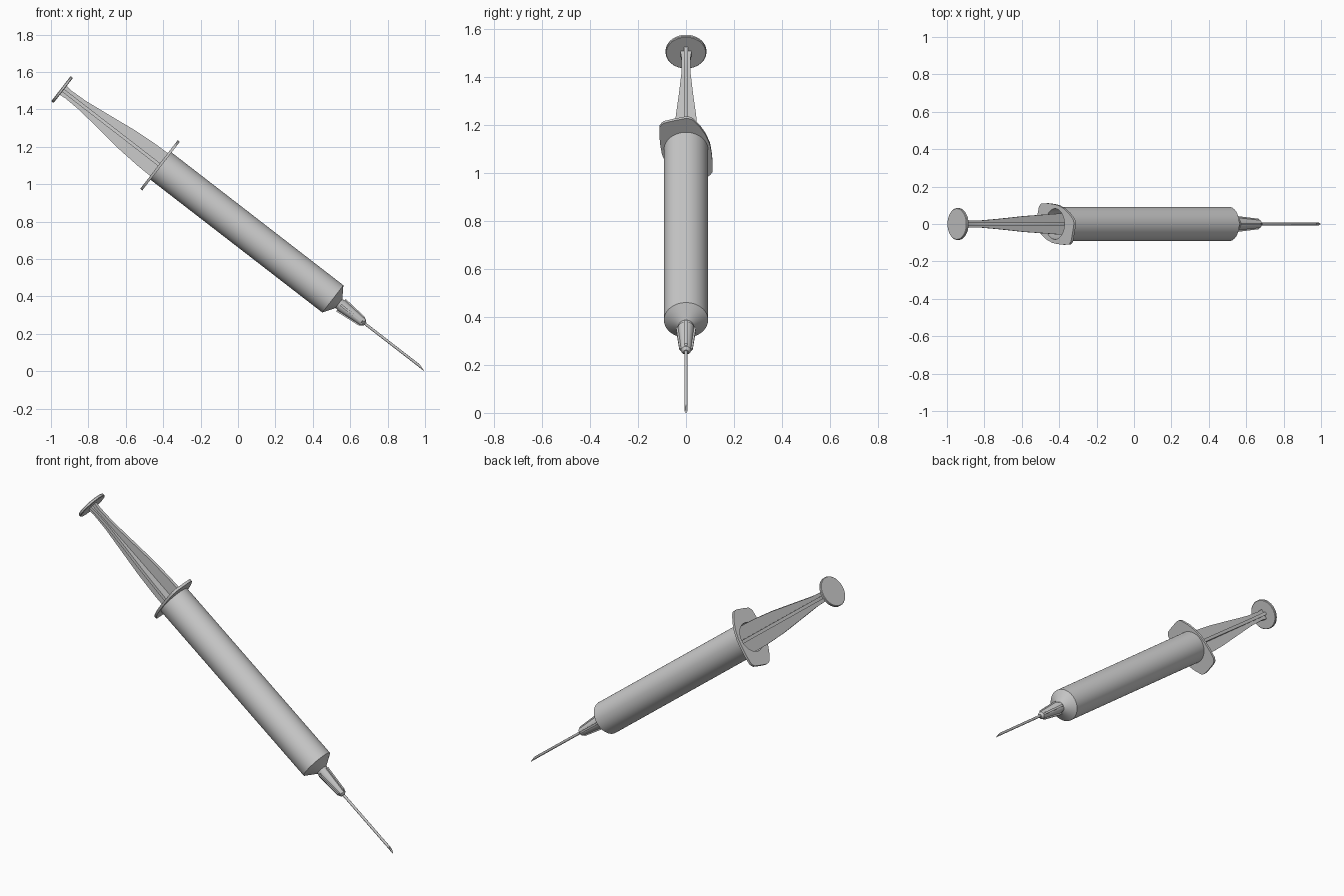
import bpy, bmesh, math
from mathutils import Matrix, Vector

if "Cube" in bpy.data.objects:
    bpy.data.objects.remove(bpy.data.objects["Cube"])

# Tilted frame: local z runs from thumb rest to needle tip, local x is the upward side
ANG = math.radians(37.7)
c, s = math.cos(ANG), math.sin(ANG)
FRAME = Matrix(((s, 0, c, -0.947), (0, -1, 0, 0), (c, 0, -s, 1.511), (0, 0, 0, 1)))


def finish(name, bm, smooth=True):
    bmesh.ops.recalc_face_normals(bm, faces=bm.faces)
    bm.transform(FRAME)
    me = bpy.data.meshes.new(name)
    bm.to_mesh(me)
    bm.free()
    ob = bpy.data.objects.new(name, me)
    bpy.context.collection.objects.link(ob)
    if smooth:
        bpy.ops.object.select_all(action='DESELECT')
        bpy.context.view_layer.objects.active = ob
        ob.select_set(True)
        bpy.ops.object.shade_smooth_by_angle(angle=math.radians(30))
    return ob


def lathe(name, profile, n=48):
    """Spin (radius, distance) points around the syringe axis."""
    bm = bmesh.new()
    vs = [bm.verts.new((r, 0, z)) for r, z in profile]
    es = [bm.edges.new(p) for p in zip(vs, vs[1:])]
    bmesh.ops.spin(bm, geom=vs + es, axis=(0, 0, 1), cent=(0, 0, 0),
                   angle=math.tau, steps=n, use_duplicate=False)
    bmesh.ops.remove_doubles(bm, verts=bm.verts, dist=1e-5)
    return finish(name, bm)


def fin(name, profile, thick, turn):
    """Flat plate, mirrored about the axis, from (distance, half width) points."""
    bm = bmesh.new()
    half = thick / 2
    rows = [[bm.verts.new((x, y, z)) for x, y in
             ((w, -half), (w, half), (-w, half), (-w, -half))] for z, w in profile]
    for a, b in zip(rows, rows[1:]):
        for i in range(4):
            j = (i + 1) % 4
            bm.faces.new((a[i], a[j], b[j], b[i]))
    bm.faces.new(rows[0])
    bm.faces.new(rows[-1])
    bm.transform(Matrix.Rotation(turn, 4, 'Z'))
    return finish(name, bm)


# Thumb rest
lathe("thumb_rest", [(0, 0), (0.082, 0), (0.085, 0.003), (0.085, 0.013),
                     (0.082, 0.016), (0, 0.016)])

# Plunger: crossed flaring fins and the seal inside the barrel
fin("plunger_fin_wide", [(0.012, 0.030), (0.05, 0.026), (0.15, 0.030), (0.3, 0.048),
                         (0.45, 0.066), (0.58, 0.075), (0.67, 0.077), (1.28, 0.077)], 0.018, 0)
fin("plunger_fin_narrow", [(0.012, 0.024), (0.06, 0.019), (0.15, 0.018), (0.3, 0.029),
                           (0.45, 0.042), (0.67, 0.055), (1.28, 0.060)], 0.018, math.pi / 2)
lathe("plunger_seal", [(0, 1.27), (0.081, 1.27), (0.081, 1.33), (0, 1.36)])

# Finger flange: half outline repeated by a half turn, with a round hole
half = [(0.130, -0.103), (0.140, -0.094), (0.153, -0.05), (0.164, -0.005), (0.164, 0.012),
        (0.157, 0.027), (0.116, 0.060), (0.075, 0.083), (0.026, 0.100), (-0.02, 0.107),
        (-0.07, 0.111), (-0.118, 0.110)]
outline = half + [(-x, -y) for x, y in half]
hole = [(0.082 * math.cos(math.tau * i / 48), 0.082 * math.sin(math.tau * i / 48))
        for i in range(48)]
cu = bpy.data.curves.new("finger_flange", 'CURVE')
cu.dimensions = '2D'
cu.fill_mode = 'BOTH'
cu.extrude = 0.007
for pts in (outline, hole):
    sp = cu.splines.new('POLY')
    sp.points.add(len(pts) - 1)
    for p, (x, y) in zip(sp.points, pts):
        p.co = (x, -y, 0, 1)
    sp.use_cyclic_u = True
flange = bpy.data.objects.new("finger_flange", cu)
bpy.context.collection.objects.link(flange)
flange.matrix_world = FRAME @ Matrix.Translation((0, 0, 0.67))
bpy.ops.object.select_all(action='DESELECT')
bpy.context.view_layer.objects.active = flange
flange.select_set(True)
bpy.ops.object.convert(target='MESH')
bpy.ops.object.shade_smooth_by_angle(angle=math.radians(30))

# Barrel: hollow tube with conical shoulder and nozzle
lathe("barrel", [(0, 1.82), (0.082, 1.82), (0.082, 0.664), (0.092, 0.664), (0.092, 1.838),
                 (0.031, 1.878), (0.027, 1.93), (0, 1.93)])

# Needle hub with crossed ribs
lathe("needle_hub", [(0, 1.892), (0.034, 1.892), (0.022, 2.035), (0.021, 2.045),
                     (0.010, 2.056), (0, 2.056)], 32)
for i in range(2):
    fin(f"hub_rib_{i + 1}", [(1.892, 0.042), (2.034, 0.028), (2.040, 0.022)],
        0.012, i * math.pi / 2)

# Needle: thin tube with a slanted open tip
bm = bmesh.new()
N, TIP, R = 16, 2.463, 0.0072
rings = []
for r, z0 in ((R, 2.04), (R, TIP), (R * 0.6, TIP), (R * 0.6, 2.39)):
    ring = []
    for i in range(N):
        a = math.tau * i / N
        x, y = r * math.cos(a), r * math.sin(a)
        slant = 0.045 * (x + R) / (2 * R) if z0 == TIP else 0
        ring.append(bm.verts.new((x, y, z0 - slant)))
    rings.append(ring)
for a, b in zip(rings, rings[1:]):
    for i in range(N):
        j = (i + 1) % N
        bm.faces.new((a[i], a[j], b[j], b[i]))
bm.faces.new(rings[0])
bm.faces.new(rings[-1])
finish("needle", bm)
